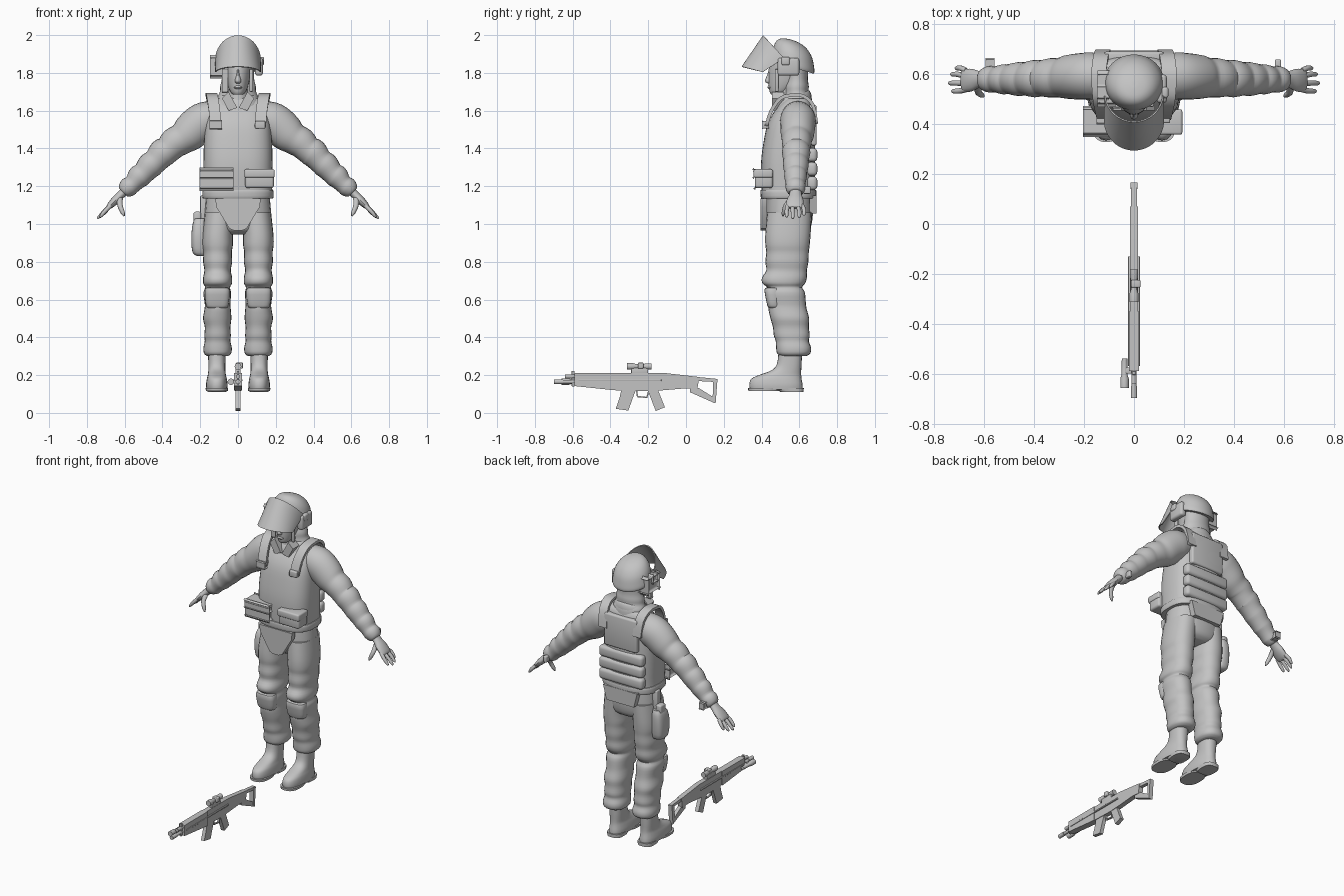
import bpy, bmesh, math
from mathutils import Vector

grey = bpy.data.materials.new("plain_grey")
grey.diffuse_color = (0.55, 0.55, 0.55, 1)


def finish(name, bm, angle=40):
    """Turn a bmesh into a smooth-by-angle object."""
    bmesh.ops.recalc_face_normals(bm, faces=bm.faces)
    for f in bm.faces:
        f.smooth = True
    for e in bm.edges:
        e.smooth = len(e.link_faces) == 2 and e.calc_face_angle(0) < math.radians(angle)
    me = bpy.data.meshes.new(name)
    bm.to_mesh(me)
    bm.free()
    me.materials.append(grey)
    ob = bpy.data.objects.new(name, me)
    bpy.context.collection.objects.link(ob)
    return ob


def spline(rows, k):
    """Catmull-Rom interpolation of equal-length tuples."""
    out = []
    for i in range(len(rows) - 1):
        a, b, c, d = (rows[min(max(j, 0), len(rows) - 1)] for j in (i - 1, i, i + 1, i + 2))
        for t in (j / k for j in range(k)):
            out.append([0.5 * (2 * q + (r - p) * t + (2 * p - 5 * q + 4 * r - s) * t * t
                               + (3 * q - p - 3 * r + s) * t ** 3) for p, q, r, s in zip(a, b, c, d)])
    return out + [list(rows[-1])]


def loft(name, rings, n=24, p=2.0, k=3, path=False, tilt=0, s=1):
    """Skin rings (x, y, z, rx, ry); path rings turn to follow the centre line."""
    rows = spline(rings, k)
    cs = [Vector(r[:3]) for r in rows]
    bm = bmesh.new()
    loops = []
    for i, r in enumerate(rows):
        u, v = Vector((1, 0, 0)), Vector((0, 1, tilt))
        if path:
            t = (cs[min(i + 1, len(cs) - 1)] - cs[max(i - 1, 0)]).normalized()
            v = Vector((0, 0, 1)) if abs(t.y) > 0.9 else Vector((0, 1, 0))
            u = t.cross(v).normalized()
        ring = []
        for j in range(n):
            a = 2 * math.pi * j / n
            c, d = (math.copysign(abs(w) ** (2 / p), w) for w in (math.cos(a), math.sin(a)))
            q = cs[i] + u * r[3] * c + v * r[4] * d
            ring.append(bm.verts.new((q.x * s, q.y, q.z)))
        loops.append(ring)
    for a, b in zip(loops, loops[1:]):
        for j in range(n):
            bm.faces.new((a[j], a[j - 1], b[j - 1], b[j]))
    bm.faces.new(loops[0])
    bm.faces.new(loops[-1])
    return finish(name, bm)


def body(name, rows, **kw):
    """Upright loft from rows (z, x, half width, front y, back y)."""
    return loft(name, [(x, (a + b) / 2, z, w, (b - a) / 2) for z, x, w, a, b in rows], **kw)


def prism(name, pts, a, b, axis="x", s=1):
    """Extrude (y, z) points along x, or (x, z) points along y."""
    bm = bmesh.new()
    put = (lambda p, h: (h * s, p[0], p[1])) if axis == "x" else (lambda p, h: (p[0] * s, h, p[1]))
    lo, hi = ([bm.verts.new(put(p, h)) for p in pts] for h in (a, b))
    bm.faces.new(lo)
    bm.faces.new(hi)
    for i in range(len(pts)):
        bm.faces.new((lo[i - 1], lo[i], hi[i], hi[i - 1]))
    return finish(name, bm, 30)


def box(name, x0, x1, y0, y1, z0, z1, bevel=0.01, s=1):
    bm = bmesh.new()
    bmesh.ops.create_cube(bm, size=1)
    for v in bm.verts:
        v.co = (s * ((x0 + x1) / 2 + v.co.x * (x1 - x0)),
                (y0 + y1) / 2 + v.co.y * (y1 - y0), (z0 + z1) / 2 + v.co.z * (z1 - z0))
    bmesh.ops.bevel(bm, geom=bm.edges[:], offset=bevel, segments=3, profile=0.5, affect='EDGES')
    return finish(name, bm)


def sheet(name, rows, thick):
    """Grid of points thickened into a shell."""
    bm = bmesh.new()
    g = [[bm.verts.new(p) for p in r] for r in rows]
    for a, b in zip(g, g[1:]):
        for j in range(len(a) - 1):
            bm.faces.new((a[j], a[j + 1], b[j + 1], b[j]))
    m = finish(name, bm).modifiers.new("thickness", 'SOLIDIFY')
    m.thickness, m.offset = thick, 0


# head, neck and helmet
body("head", [(1.685, 0, .025, .452, .51), (1.70, 0, .04, .443, .55), (1.74, 0, .056, .437, .61),
              (1.80, 0, .068, .437, .64), (1.86, 0, .076, .445, .65), (1.92, 0, .07, .47, .64)])
body("nose", [(1.745, 0, .012, .432, .46), (1.757, 0, .017, .418, .46), (1.79, 0, .009, .43, .46),
              (1.82, 0, .007, .438, .46)], n=12)
body("lips", [(1.715, 0, .012, .437, .46), (1.722, 0, .022, .431, .46), (1.732, 0, .013, .435, .46)], n=12)
body("neck", [(1.58, 0, .065, .48, .62), (1.66, 0, .058, .49, .62), (1.75, 0, .055, .50, .62)])
body("neck_guard", [(1.62, 0, .115, .50, .67), (1.67, 0, .108, .515, .665), (1.70, 0, .096, .52, .65),
                    (1.73, 0, .094, .52, .65), (1.77, 0, .085, .53, .645), (1.84, 0, .085, .53, .65)])
loft("collar", [(0, .565, 1.59, .135, .10), (0, .57, 1.65, .115, .095), (0, .575, 1.685, .095, .08),
                (0, .575, 1.69, .08, .065)], tilt=.25)
loft("helmet", [(0, .568, 1.828, .118, .108), (0, .568, 1.842, .121, .112), (0, .567, 1.87, .117, .11),
                (0, .566, 1.91, .107, .102), (0, .563, 1.945, .085, .083), (0, .56, 1.966, .055, .055),
                (0, .56, 1.974, .02, .02), (0, .56, 1.975, .004, .004)], n=32, tilt=-.3)
visor = []
for i in range(25):
    a = math.radians(-85 + 170 * i / 24)
    t = 1 - math.cos(a)
    lower = (.118 * math.sin(a), .297 + .12 * t, 1.832 - .03 * t)
    upper = (.118 * math.sin(a), .41 + .12 * t, 1.997 - .13 * t)
    visor.append([Vector(lower).lerp(Vector(upper), j / 5) for j in range(6)])
sheet("visor", visor, .006)

# jacket body, armoured vest and its panels
body("jacket", [(1.08, 0, .165, .44, .67), (1.2, 0, .165, .42, .67), (1.5, 0, .165, .45, .675),
                (1.62, 0, .15, .50, .67), (1.66, 0, .11, .53, .65)], p=2.5)
body("vest", [(1.135, 0, .172, .42, .675), (1.15, 0, .182, .405, .685), (1.2, 0, .181, .40, .683),
              (1.32, 0, .183, .397, .683), (1.43, 0, .18, .41, .683), (1.53, 0, .172, .432, .68),
              (1.60, 0, .158, .47, .678), (1.645, 0, .148, .51, .665), (1.665, 0, .12, .53, .65)],
     n=36, p=2.8)
body("waist_band", [(1.135, 0, .18, .403, .685), (1.14, 0, .188, .396, .69), (1.175, 0, .188, .394, .69),
                    (1.18, 0, .18, .40, .685)], n=36, p=2.8)
for i in range(3):
    box("back_roll", -.16, .16, .64, .695, 1.18 + .075 * i, 1.252 + .075 * i, .02)
box("back_panel", -.12, .12, .64, .692, 1.415, 1.63, .012)
prism("groin_plate", [(-.12, 1.135), (.12, 1.135), (.115, 1.09), (.045, .975), (.02, .965),
                      (-.02, .965), (-.045, .975), (-.115, 1.09)], .395, .43, "y")
prism("rear_flap", [(-.125, 1.15), (.125, 1.15), (.10, 1.055), (-.10, 1.055)], .655, .692, "y")

# trousers seat
body("trouser_seat", [(1.17, 0, .165, .43, .67), (1.10, 0, .172, .425, .672), (1.03, 0, .175, .425, .67),
                      (.97, 0, .15, .44, .655), (.945, 0, .09, .48, .62)], p=2.4)

for s in (-1, 1):
    # helmet sides and collar
    box("ear_cover", .09, .132, .485, .60, 1.785, 1.88, .015, s)
    box("visor_pivot", .11, .138, .505, .55, 1.84, 1.885, .01, s)
    box("chin_strap", .06, .08, .47, .49, 1.70, 1.82, .006, s)
    prism("lapel", [(.004, 1.615), (.05, 1.70), (.085, 1.665), (.05, 1.60)], .455, .52, "y", s)
    # shoulder straps
    strap = [(.118, .425, 1.52), (.125, .452, 1.60), (.135, .50, 1.665), (.14, .56, 1.682),
             (.14, .62, 1.678), (.132, .672, 1.63), (.125, .69, 1.53)]
    sheet("shoulder_strap", [[(s * (x + w), y, z) for w in (-.03, 0, .03)] for x, y, z in spline(strap, 3)], .018)
    box("strap_buckle", .09, .145, .405, .44, 1.505, 1.545, .006, s)
    # pouches
    box("pouch", .038, .19, .365, .46, 1.19, 1.28, .014, s)
    box("pouch_flap", .034, .194, .358, .46, 1.245, 1.29, .01, s)
    # sleeves
    loft("sleeve", [(.08, .59, 1.575, .08, .08), (.165, .593, 1.55, .10, .094), (.215, .592, 1.52, .102, .093),
                    (.265, .59, 1.475, .095, .088), (.30, .587, 1.45, .083, .08), (.335, .586, 1.43, .082, .079),
                    (.37, .584, 1.395, .073, .073), (.40, .583, 1.375, .077, .075), (.435, .582, 1.335, .066, .067),
                    (.465, .581, 1.31, .069, .068), (.50, .581, 1.27, .059, .06), (.525, .58, 1.25, .062, .06),
                    (.555, .58, 1.215, .049, .052), (.58, .58, 1.195, .052, .053), (.60, .58, 1.175, .042, .045),
                    (.608, .58, 1.167, .03, .035)], path=True, s=s)
    # hands
    loft("palm", [(.59, .58, 1.185, .024, .03), (.62, .58, 1.155, .022, .033), (.65, .577, 1.125, .022, .045),
                  (.68, .575, 1.095, .016, .046), (.69, .575, 1.085, .008, .04)], n=16, path=True, s=s)
    for y0, y1, x, z in ((.614, .625, .718, 1.045), (.59, .60, .736, 1.032),
                         (.564, .565, .744, 1.028), (.54, .533, .732, 1.035)):
        loft("finger", [(.672, y0, 1.10, .011, .012), ((.672 + x) / 2, y1, (1.105 + z) / 2, .011, .011),
                        (x - .008, y1, z + .009, .008, .009), (x, y1, z, .002, .003)], n=10, path=True, s=s)
    loft("thumb", [(.625, .56, 1.14, .016, .017), (.625, .53, 1.10, .014, .014),
                   (.61, .517, 1.06, .011, .011), (.602, .513, 1.042, .003, .003)], n=10, path=True, s=s)
    box("wrist_unit", .565, .59, .62, .66, 1.16, 1.20, .006, s)
    # trouser legs with folds at knee and ankle
    body("trouser_leg", [(1.06, .095, .08, .43, .665), (.95, .107, .08, .42, .66), (.89, .108, .081, .42, .655),
                         (.85, .108, .075, .425, .65), (.80, .108, .077, .42, .648), (.755, .108, .07, .425, .64),
                         (.715, .108, .077, .402, .64), (.685, .108, .076, .405, .63), (.665, .108, .066, .43, .615),
                         (.635, .11, .073, .425, .63), (.575, .108, .068, .435, .635), (.545, .108, .07, .437, .64),
                         (.50, .11, .075, .447, .652), (.455, .108, .068, .46, .65), (.41, .108, .07, .465, .655),
                         (.38, .108, .068, .475, .65), (.345, .108, .075, .477, .662), (.315, .108, .072, .482, .658),
                         (.30, .108, .055, .50, .635)], p=2.3, s=s)
    # knee pad
    body("knee_pad", [(.555, .11, .045, .44, .5), (.57, .11, .06, .43, .5), (.65, .11, .066, .415, .5),
                      (.665, .11, .05, .43, .5)], p=3, s=s)
    # boots
    body("boot", [(.125, .112, .055, .338, .618), (.15, .112, .057, .335, .617), (.18, .112, .053, .345, .612),
                  (.20, .112, .048, .385, .61), (.225, .112, .045, .452, .61), (.26, .112, .045, .482, .612),
                  (.33, .112, .047, .49, .615)], p=2.4, s=s)
    body("boot_sole", [(.117, .112, .058, .33, .50), (.133, .112, .06, .328, .51)], p=2.5, k=1, s=s)
    body("boot_heel", [(.11, .112, .05, .50, .622), (.133, .112, .052, .47, .624)], p=3, k=1, s=s)

# hip holster
body("holster", [(.83, -.19, .025, .53, .59), (.85, -.203, .038, .51, .61), (.93, -.207, .04, .50, .62),
                 (1.0, -.205, .035, .51, .62), (1.03, -.20, .028, .53, .61)], p=3)
box("holster_grip", -.235, -.195, .545, .60, 1.0, 1.065, .01)
box("holster_strap", -.20, -.165, .55, .59, 1.0, 1.15, .006)

# rifle lying in front
prism("rifle_receiver", [(-.36, .212), (-.12, .212), (.07, .19), (.06, .125), (.0, .13), (-.12, .12),
                         (-.2, .115), (-.36, .12)], -.016, .016)
prism("rifle_handguard", [(-.59, .212), (-.35, .212), (-.35, .118), (-.40, .122), (-.59, .142)], -.021, .021)
prism("stock_top_bar", [(.04, .192), (.165, .18), (.165, .163), (.04, .17)], -.012, .012)
prism("stock_lower_bar", [(.02, .14), (.07, .13), (.15, .08), (.155, .05), (.02, .11)], -.012, .012)
prism("stock_butt", [(.143, .175), (.167, .18), (.157, .05), (.141, .062)], -.014, .014)
prism("magazine", [(-.34, .13), (-.262, .13), (-.285, .07), (-.305, .012), (-.372, .022), (-.352, .08)], -.012, .012)
prism("pistol_grip", [(-.205, .125), (-.15, .125), (-.112, .03), (-.16, .01)], -.013, .013)
prism("trigger_guard", [(-.265, .12), (-.258, .12), (-.254, .09), (-.21, .085), (-.2, .12), (-.193, .12),
                        (-.205, .078), (-.26, .083)], -.006, .006)
box("side_rail", -.024, .024, -.57, -.13, .168, .178, .003)
box("scope_mount", -.014, .014, -.29, -.20, .205, .238, .004)
box("scope_knob", -.012, .026, -.255, -.225, .235, .266, .005)
box("front_sight", -.006, .006, -.605, -.59, .14, .222, .002)


def rod(name, x, z, ys, r):
    loft(name, [(x, y, z, q, q) for y, q in zip(ys, r)], n=14, k=1, path=True)


rod("barrel", 0, .165, (-.698, -.65, -.65, -.58), (.013, .013, .01, .01))
rod("gas_tube", 0, .193, (-.64, -.58), (.011, .011))
rod("scope", 0, .246, (-.312, -.28, -.265, -.225, -.21, -.182), (.018, .018, .013, .013, .017, .017))
rod("flashlight", -.038, .165, (-.658, -.62, -.605, -.54), (.017, .017, .012, .011))
box("flashlight_clamp", -.045, 0, -.60, -.575, .155, .175, .004)
